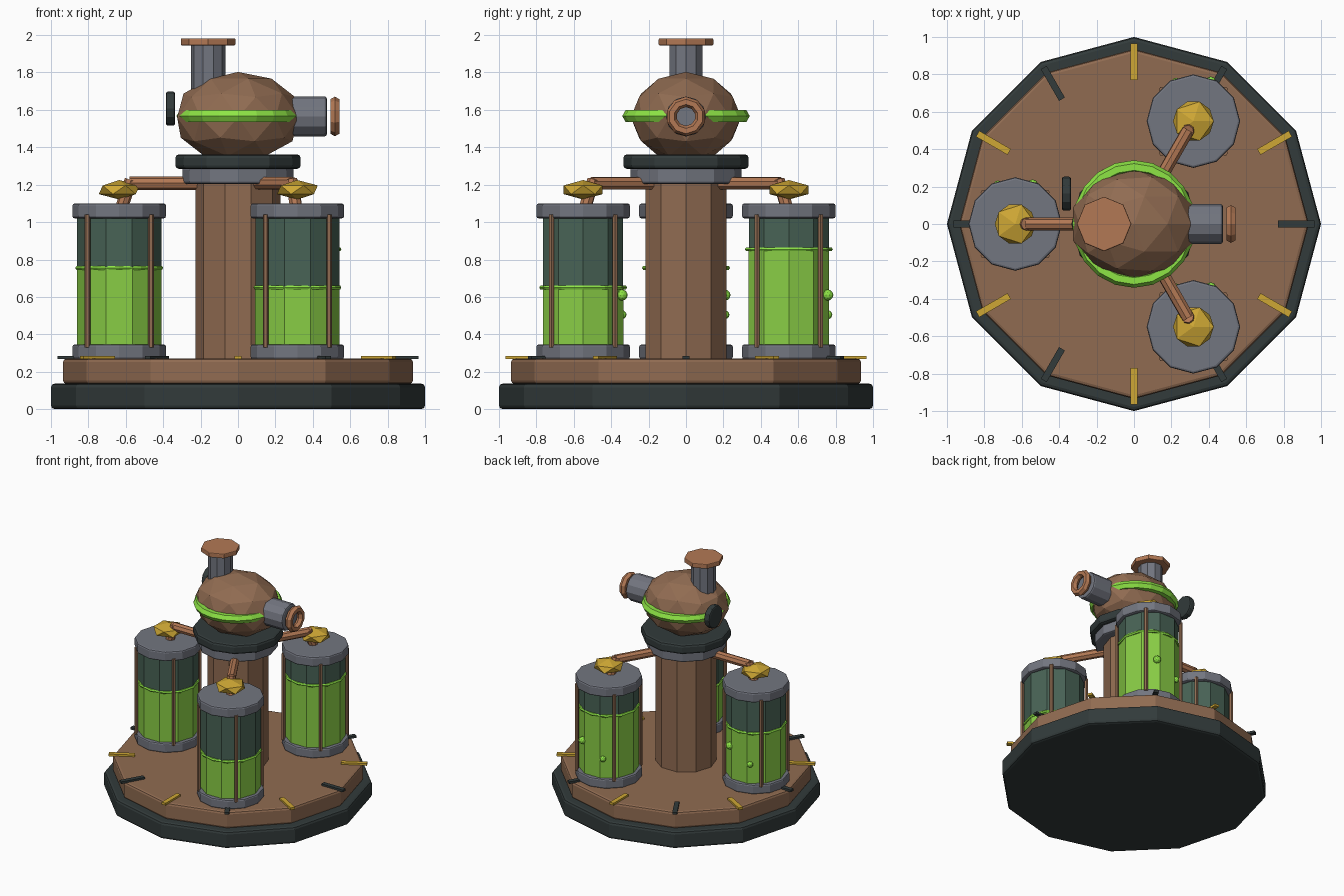
import bpy, bmesh, math
from mathutils import Matrix, Vector

if "Cube" in bpy.data.objects:
    bpy.data.objects.remove(bpy.data.objects["Cube"])


def mat(name, r, g, b):
    m = bpy.data.materials.new(name)
    m.diffuse_color = (r, g, b, 1)
    m.use_nodes = True
    m.node_tree.nodes["Principled BSDF"].inputs["Base Color"].default_value = m.diffuse_color
    return m


BRONZE = mat("bronze", 0.28, 0.148, 0.083)
COPPER = mat("copper", 0.45, 0.19, 0.09)
STEEL = mat("steel", 0.17, 0.18, 0.215)
DARK = mat("dark_iron", 0.032, 0.043, 0.043)
GOLD = mat("gold", 0.62, 0.39, 0.035)
LIQUID = mat("green_liquid", 0.25, 0.61, 0.06)
GLOW = mat("green_glow", 0.27, 0.78, 0.06)
GLASS = mat("dark_glass", 0.065, 0.125, 0.092)


def finish(bm, name, material, bevel=0):
    me = bpy.data.meshes.new(name)
    bmesh.ops.recalc_face_normals(bm, faces=bm.faces)
    bm.to_mesh(me)
    bm.free()
    me.materials.append(material)
    ob = bpy.data.objects.new(name, me)
    bpy.context.collection.objects.link(ob)
    if bevel:
        mod = ob.modifiers.new("edge_bevel", 'BEVEL')
        mod.width = bevel
        mod.segments = 2
        mod.limit_method = 'ANGLE'
        mod.angle_limit = math.radians(50)
    return ob


def tube(name, a, b, radius, sides, material, bevel=0):
    """Cylinder from point a to point b."""
    a, b = Vector(a), Vector(b)
    d = b - a
    rot = Vector((0, 0, 1)).rotation_difference(d).to_matrix().to_4x4()
    m = Matrix.Translation((a + b) / 2) @ rot @ Matrix.Rotation(math.pi / 2, 4, 'Z')
    bm = bmesh.new()
    bmesh.ops.create_cone(bm, cap_ends=True, segments=sides, radius1=radius,
                          radius2=radius, depth=d.length, matrix=m)
    return finish(bm, name, material, bevel)


def drum(name, x, y, z0, z1, radius, sides, material, bevel=0):
    return tube(name, (x, y, z0), (x, y, z1), radius, sides, material, bevel)


def ball(name, center, scale, subdiv, material):
    bm = bmesh.new()
    m = Matrix.Translation(center) @ Matrix.Diagonal((*scale, 1))
    bmesh.ops.create_icosphere(bm, subdivisions=subdiv, radius=1, matrix=m)
    return finish(bm, name, material)


def ring(name, matrix, major, minor, segs, sides, material):
    """Torus swept from a small polygon section."""
    bm = bmesh.new()
    rows = []
    for i in range(segs):
        t = 2 * math.pi * i / segs
        row = []
        for j in range(sides):
            p = 2 * math.pi * j / sides
            r = major + minor * math.cos(p)
            row.append(bm.verts.new(matrix @ Vector(
                (r * math.cos(t), r * math.sin(t), minor * math.sin(p)))))
        rows.append(row)
    for i in range(segs):
        for j in range(sides):
            n, k = (i + 1) % segs, (j + 1) % sides
            bm.faces.new((rows[i][j], rows[n][j], rows[n][k], rows[i][k]))
    return finish(bm, name, material)


def polar(angle, r, z):
    return (r * math.cos(angle), r * math.sin(angle), z)


# Stepped base
drum("base_rim", 0, 0, 0, 0.137, 1.0, 12, DARK, 0.02)
drum("base_deck", 0, 0, 0.135, 0.27, 0.935, 12, BRONZE, 0.018)

# Radial marks around the deck, alternating dark and gold
for i in range(12):
    a = i * math.pi / 6
    bm = bmesh.new()
    bmesh.ops.create_cube(bm, size=1, matrix=Matrix.Rotation(a, 4, 'Z')
                          @ Matrix.Translation((0.868, 0, 0.276))
                          @ Matrix.Diagonal((0.195, 0.036, 0.018, 1)))
    finish(bm, "deck_mark", GOLD if i % 2 else DARK)

# Central column and collar
drum("column", 0, 0, 0.26, 1.21, 0.228, 10, BRONZE)
drum("collar", 0, 0, 1.205, 1.29, 0.298, 12, STEEL, 0.012)
drum("neck_ring", 0, 0, 1.285, 1.362, 0.335, 12, DARK, 0.018)

# Three tanks with different liquid levels
for deg, level in ((60, 0.855), (180, 0.755), (300, 0.65)):
    a = math.radians(deg)
    x, y, _ = polar(a, 0.635, 0)
    drum("tank_foot", x, y, 0.268, 0.346, 0.25, 12, STEEL, 0.012)
    drum("tank_liquid", x, y, 0.34, level, 0.226, 10, LIQUID)
    drum("tank_glass", x, y, level, 1.03, 0.225, 10, GLASS)
    drum("tank_lid", x, y, 1.02, 1.1, 0.25, 12, STEEL, 0.012)
    ring("level_ring", Matrix.Translation((x, y, level)), 0.223, 0.012, 12, 6, GLOW)
    for k in range(4):
        rx, ry, _ = polar(math.pi / 4 + k * math.pi / 2, 0.24, 0)
        drum("tank_rod", x + rx, y + ry, 0.33, 1.04, 0.015, 6, BRONZE)
    for bdeg, bz, br in ((66, 0.61, 0.03), (114, 0.505, 0.024)):
        bx, by, _ = polar(math.radians(bdeg), 0.228, 0)
        ball("bubble", (x + bx, y + by, bz), (br, br, br), 2, GLOW)
    # Feed pipe and valve
    tube("feed_pipe", polar(a, 0.15, 1.208), polar(a, 0.58, 1.208), 0.035, 8, COPPER)
    tube("feed_drop", polar(a, 0.572, 1.225), polar(a, 0.622, 1.08), 0.034, 8, COPPER)
    ball("valve", (x, y, 1.173), (0.122, 0.122, 0.052), 1, GOLD)

# Head with glowing band
ball("head", (0, 0, 1.56), (0.342, 0.295, 0.243), 2, BRONZE)
ring("head_band", Matrix.Translation((0, 0, 1.567)) @ Matrix.Diagonal((0.965, 1, 1, 1)),
     0.305, 0.036, 20, 6, GLOW)

# Lens barrel and lens rim
tube("lens_barrel", (0.22, 0, 1.565), (0.475, 0, 1.565), 0.107, 12, STEEL, 0.012)
ring("lens_rim", Matrix.Translation((0.518, 0, 1.565)) @ Matrix.Rotation(math.pi / 2, 4, 'Y'),
     0.078, 0.028, 10, 6, COPPER)

# Side knob
tube("side_knob", (-0.386, 0.162, 1.607), (-0.336, 0.162, 1.607), 0.091, 12, DARK, 0.012)

# Chimney and cap
drum("chimney", -0.16, 0, 1.62, 1.95, 0.092, 10, STEEL)
drum("chimney_cap", -0.16, 0, 1.945, 1.983, 0.146, 8, COPPER, 0.006)
